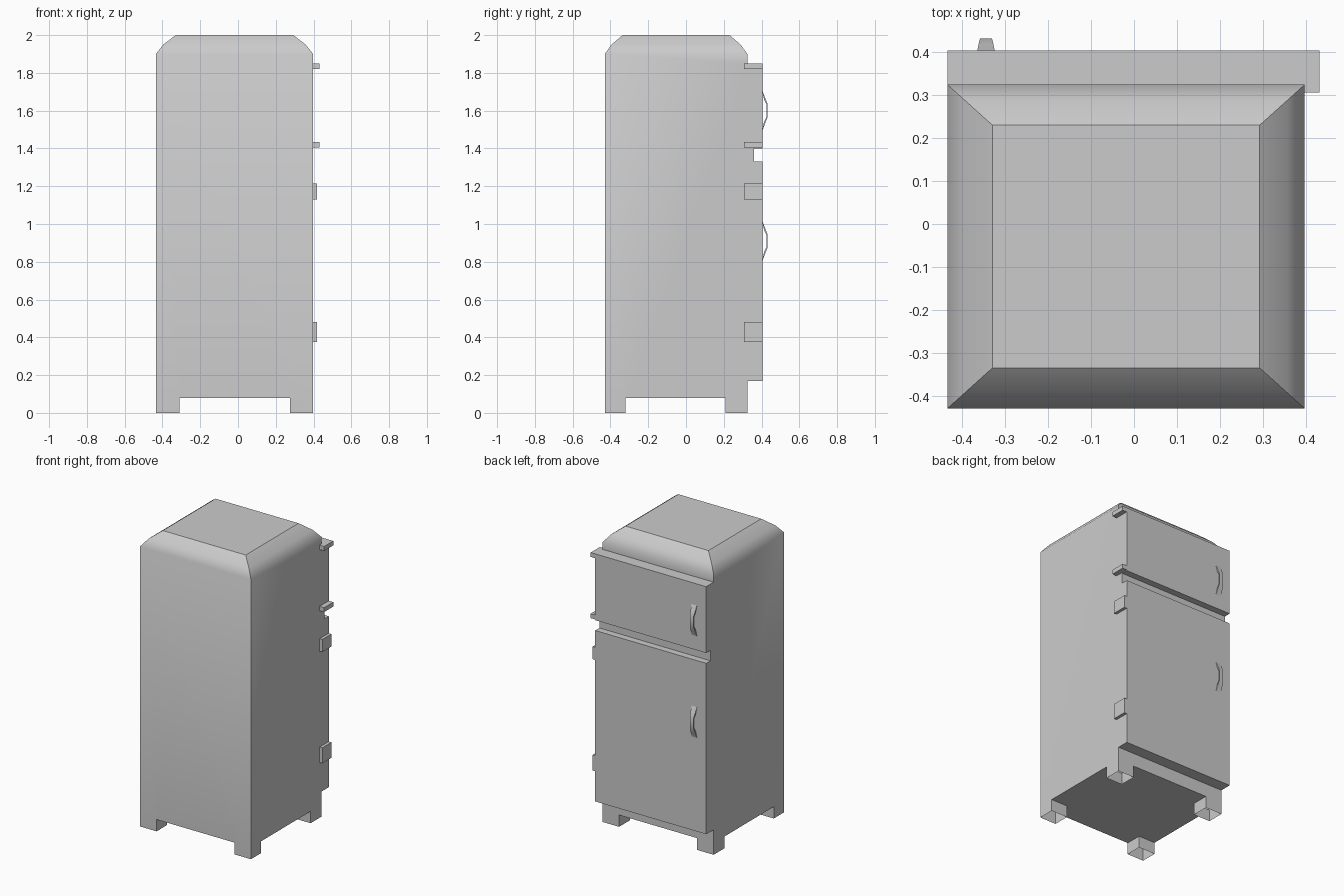
import bpy, bmesh, math

if "Cube" in bpy.data.objects:
    bpy.data.objects.remove(bpy.data.objects["Cube"])

X0, X1, Y0, Y1 = -0.435, 0.398, -0.43, 0.325   # cabinet footprint
XA, XB, YA, YB = -0.31, 0.275, -0.32, 0.21     # inner edges of the feet
ZF, ZT, DOOR = 0.08, 1.90, 0.405               # underside, shoulder, door front


def finish(name, bm, angle):
    """Weld, orient and turn a bmesh into an object, sharp above the angle."""
    bmesh.ops.remove_doubles(bm, verts=bm.verts, dist=1e-5)
    bmesh.ops.recalc_face_normals(bm, faces=bm.faces)
    for f in bm.faces:
        f.smooth = True
    for e in bm.edges:
        top = all(v.co.z > 1.999 for v in e.verts)
        e.smooth = e.calc_face_angle(math.pi) < math.radians(angle) and not top
    mesh = bpy.data.meshes.new(name)
    bm.to_mesh(mesh)
    bm.free()
    obj = bpy.data.objects.new(name, mesh)
    bpy.context.collection.objects.link(obj)
    return obj


def face(bm, pts):
    return bm.faces.new([bm.verts.new(p) for p in pts])


def box(name, x, y, z):
    bm = bmesh.new()
    bmesh.ops.create_cube(bm, size=1)
    for v in bm.verts:
        for i, (lo, hi) in enumerate((x, y, z)):
            v.co[i] = lo if v.co[i] < 0 else hi
    return finish(name, bm, 30)


# Cabinet: side outline with feet and door steps
bm = bmesh.new()
doors = [(Y1, 1.85), (DOOR, 1.85), (DOOR, 1.40), (0.36, 1.40),
         (0.36, 1.33), (DOOR, 1.33), (DOOR, 0.17), (Y1, 0.17)]
side = [(Y0, 0), (Y0, ZT), (Y1, ZT)] + doors + [
    (Y1, 0), (YB, 0), (YB, ZF), (YA, ZF), (YA, 0)]
for x in (X0, X1):
    face(bm, [(x, y, z) for y, z in side])

# Door faces and the steps between them
strip = [(Y1, ZT)] + doors
for (ya, za), (yb, zb) in zip(strip, strip[1:]):
    face(bm, [(X0, ya, za), (X1, ya, za), (X1, yb, zb), (X0, yb, zb)])

# Front panel and plinth under the doors, both notched for the feet
for y, top in ((Y0, ZT), (Y1, 0.17)):
    outline = [(X0, 0), (X0, top), (X1, top), (X1, 0),
               (XB, 0), (XB, ZF), (XA, ZF), (XA, 0)]
    face(bm, [(x, y, z) for x, z in outline])

# Inner walls of the hollow feet
for xo, xi in ((X0, XA), (X1, XB)):
    for yo, yi in ((Y0, YA), (Y1, YB)):
        face(bm, [(xi, yo, 0), (xi, yi, 0), (xi, yi, ZF), (xi, yo, ZF)])
        face(bm, [(xo, yi, 0), (xi, yi, 0), (xi, yi, ZF), (xo, yi, ZF)])

# Underside: a cross between the feet
face(bm, [(x, y, ZF) for x, y in (
    (XA, Y0), (XB, Y0), (XB, YA), (X1, YA), (X1, YB), (XB, YB),
    (XB, Y1), (XA, Y1), (XA, YB), (X0, YB), (X0, YA), (XA, YA))])

# Rounded top: mitred rings stepping inwards
rings = []
for d, z in ((0, ZT), (0.04, 1.95), (0.105, 2.0)):
    e = d * 0.9
    rings.append([(X0 + d, Y0 + e, z), (X1 - d, Y0 + e, z),
                  (X1 - d, Y1 - e, z), (X0 + d, Y1 - e, z)])
for a, b in zip(rings, rings[1:]):
    for i in range(4):
        j = (i + 1) % 4
        face(bm, [a[i], a[j], b[j], b[i]])
face(bm, rings[-1])
finish("cabinet", bm, 48)

# Hinges: thin pair on the upper door, tall pair on the lower door
for name, x, z0, z1 in (("upper_door_top_hinge", 0.432, 1.82, 1.85),
                        ("upper_door_bottom_hinge", 0.432, 1.405, 1.435),
                        ("lower_door_top_hinge", 0.418, 1.13, 1.215),
                        ("lower_door_bottom_hinge", 0.418, 0.375, 0.48)):
    box(name, (X1, x), (0.307, DOOR), (z0, z1))


# Handles: bowed straps, narrower in the middle
def handle(name, zc):
    bm = bmesh.new()
    path = [(-0.104, 0.0, 0.020), (-0.065, 0.015, 0.017), (-0.035, 0.027, 0.014),
            (0.035, 0.027, 0.014), (0.065, 0.015, 0.017), (0.104, 0.0, 0.020)]
    loops = []
    for dz, out, w in path:
        y, z = DOOR + out, zc + dz
        inner_y = max(y - 0.007, DOOR)
        inner_z = z - math.copysign(0.006, dz) if out < 0.02 else z
        loops.append([bm.verts.new(p) for p in (
            (-0.345 - w, y, z), (-0.345 + w, y, z),
            (-0.345 + w, inner_y, inner_z), (-0.345 - w, inner_y, inner_z))])
    for a, b in zip(loops, loops[1:]):
        for i in range(4):
            j = (i + 1) % 4
            bm.faces.new((a[i], a[j], b[j], b[i]))
    bm.faces.new(loops[0])
    bm.faces.new(loops[-1])
    finish(name, bm, 40)


handle("upper_door_handle", 1.60)
handle("lower_door_handle", 0.91)
